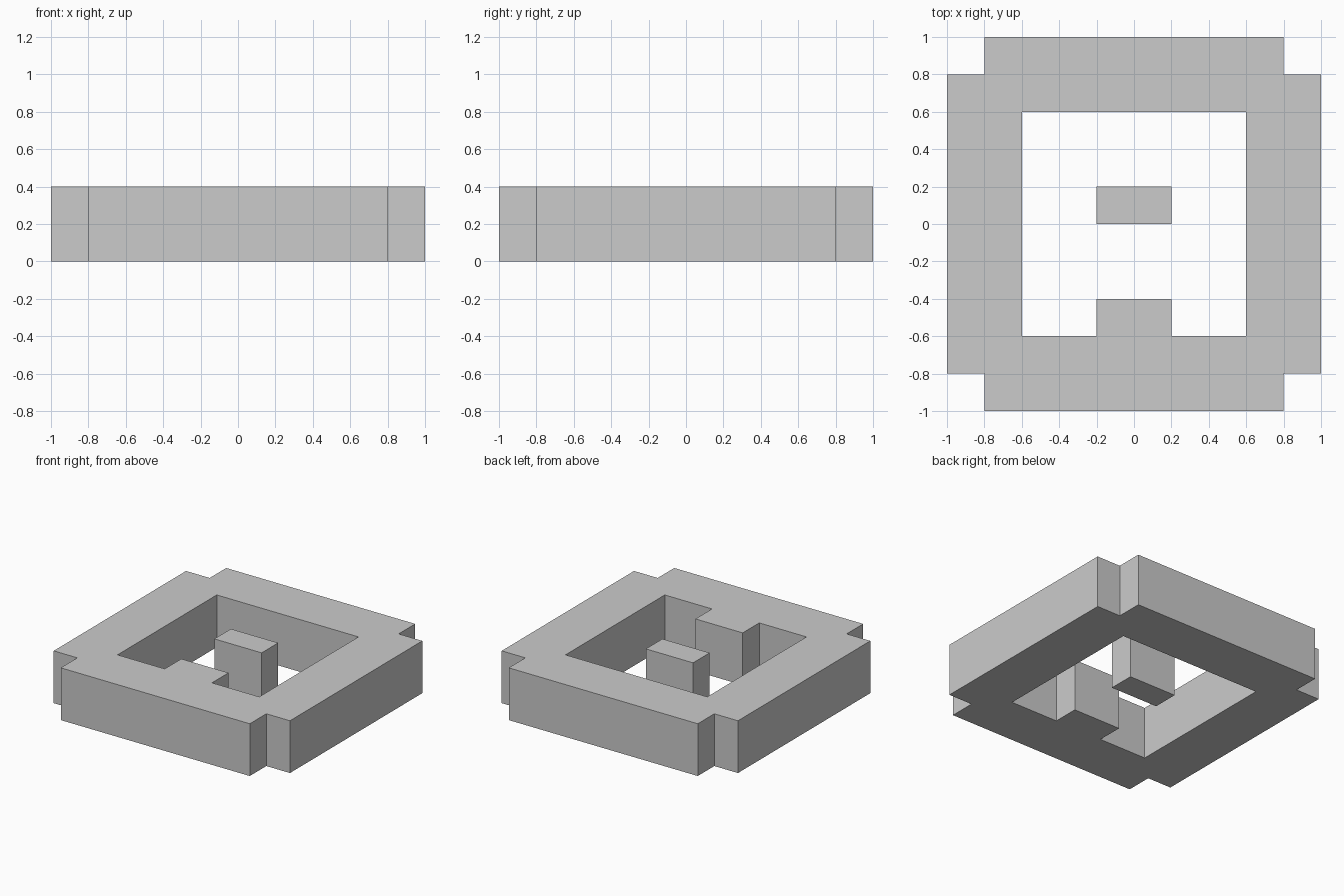
import bpy

if "Cube" in bpy.data.objects:
    bpy.data.objects.remove(bpy.data.objects["Cube"])

HEIGHT = 0.4

grey = bpy.data.materials.new("light grey")
grey.diffuse_color = (0.6, 0.6, 0.6, 1.0)
grey.use_nodes = True
grey.node_tree.nodes["Principled BSDF"].inputs["Base Color"].default_value = grey.diffuse_color


def plate(name, outlines):
    """Extrude closed outlines (inner ones become holes) from z = 0 to HEIGHT."""
    curve = bpy.data.curves.new(name + "_profile", 'CURVE')
    curve.dimensions = '2D'
    curve.fill_mode = 'BOTH'
    curve.extrude = HEIGHT / 2
    for pts in outlines:
        spline = curve.splines.new('POLY')
        spline.points.add(len(pts) - 1)
        for p, (x, y) in zip(spline.points, pts):
            p.co = (x, y, 0, 1)
        spline.use_cyclic_u = True
    helper = bpy.data.objects.new(name + "_profile", curve)
    bpy.context.collection.objects.link(helper)
    deps = bpy.context.evaluated_depsgraph_get()
    mesh = bpy.data.meshes.new_from_object(helper.evaluated_get(deps))
    bpy.data.objects.remove(helper)
    mesh.name = name
    mesh.materials.clear()
    mesh.materials.append(grey)
    for poly in mesh.polygons:
        poly.use_smooth = False
        poly.material_index = 0
    for v in mesh.vertices:
        v.co.z += HEIGHT / 2
    obj = bpy.data.objects.new(name, mesh)
    bpy.context.collection.objects.link(obj)
    return obj


# Outer outline: square with a notch in each corner
quarter = [(1, 0.8), (0.8, 0.8), (0.8, 1)]
outer = []
for _ in range(4):
    outer += quarter
    quarter = [(-y, x) for x, y in quarter]

# Opening with a tab standing in from the front edge
opening = [(-0.6, 0.6), (0.6, 0.6), (0.6, -0.6), (0.2, -0.6),
           (0.2, -0.4), (-0.2, -0.4), (-0.2, -0.6), (-0.6, -0.6)]
plate("frame", [outer, opening])

# Free-standing block in the opening
plate("centre_block", [[(-0.2, 0), (0.2, 0), (0.2, 0.2), (-0.2, 0.2)]])
